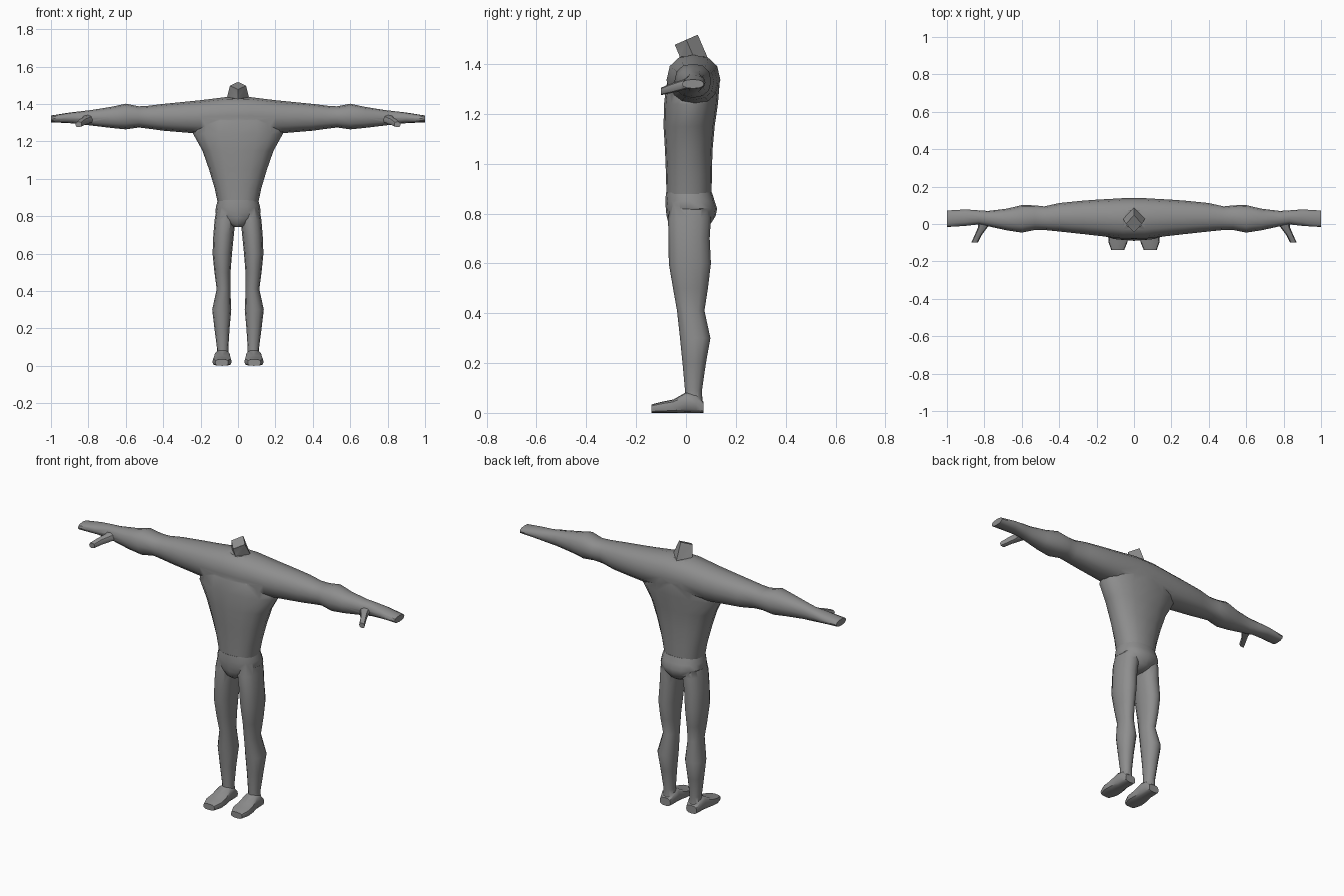
import bpy, bmesh, math

grey = bpy.data.materials.new("body grey")
grey.diffuse_color = (0.27, 0.27, 0.27, 1)


def loft(name, rings, axis, n=12, power=2.0, flip=1):
    """Skin rings (t, a0, a1, b0, b1) placed along an axis; flip=-1 mirrors x."""
    bm = bmesh.new()
    loops = []
    for t, a0, a1, b0, b1 in rings:
        loop = []
        for i in range(n):
            ang = 2 * math.pi * i / n
            c, s = math.cos(ang), math.sin(ang)
            c = math.copysign(abs(c) ** (2 / power), c) if abs(c) > 1e-6 else 0
            s = math.copysign(abs(s) ** (2 / power), s) if abs(s) > 1e-6 else 0
            a = (a0 + a1) / 2 + c * (a1 - a0) / 2
            b = (b0 + b1) / 2 + s * (b1 - b0) / 2
            x, y, z = {"x": (t, a, b), "y": (a, t, b), "z": (a, b, t)}[axis]
            loop.append(bm.verts.new((x * flip, y, z)))
        loops.append(loop)
    for lo, hi in zip(loops, loops[1:]):
        for i in range(n):
            j = (i + 1) % n
            bm.faces.new((lo[i], lo[j], hi[j], hi[i]))
    bm.faces.new(loops[0])
    bm.faces.new(loops[-1])
    bmesh.ops.recalc_face_normals(bm, faces=bm.faces)
    mesh = bpy.data.meshes.new(name)
    bm.to_mesh(mesh)
    bm.free()
    mesh.materials.append(grey)
    obj = bpy.data.objects.new(name, mesh)
    bpy.context.collection.objects.link(obj)
    return obj


def weld(base, others):
    """Union the other parts into the base part."""
    for other in others:
        mod = base.modifiers.new("union", "BOOLEAN")
        mod.operation, mod.solver, mod.object = "UNION", "EXACT", other
        bpy.context.view_layer.objects.active = base
        bpy.ops.object.modifier_apply(modifier=mod.name)
        bpy.data.objects.remove(other)


# Torso: z, x range, y range
torso = loft("torso_and_arms", [(z, -w, w, y0, y1) for z, w, y0, y1 in [
    (0.86, 0.106, -0.078, 0.102), (0.95, 0.125, -0.080, 0.104),
    (1.05, 0.155, -0.084, 0.106), (1.15, 0.190, -0.090, 0.115),
    (1.24, 0.240, -0.088, 0.128), (1.31, 0.230, -0.080, 0.134),
    (1.38, 0.130, -0.058, 0.126), (1.43, 0.060, -0.020, 0.075)]],
    "z", 16, 2.3)

# Arms and hands, one span from fingertip to fingertip: x, y range, z range
half_arm = [
    (0.06, -0.078, 0.138, 1.235, 1.437), (0.20, -0.062, 0.130, 1.240, 1.420),
    (0.27, -0.054, 0.125, 1.246, 1.413), (0.40, -0.040, 0.112, 1.257, 1.400),
    (0.48, -0.032, 0.094, 1.268, 1.390), (0.53, -0.032, 0.100, 1.274, 1.387),
    (0.60, -0.046, 0.101, 1.264, 1.401), (0.68, -0.034, 0.082, 1.272, 1.384),
    (0.78, -0.012, 0.070, 1.284, 1.368), (0.83, -0.002, 0.073, 1.290, 1.362),
    (0.90, -0.010, 0.078, 1.297, 1.354), (1.00, -0.016, 0.072, 1.302, 1.338)]
arms = loft("arms", [(-r[0], *r[1:]) for r in reversed(half_arm)] + half_arm,
            "x", 12, 2.3)

# Neck stump with a slanted cut, low at the front
neck = loft("neck", [(1.38, -0.07, 0.07, -0.035, 0.10),
                     (1.43, -0.06, 0.06, -0.025, 0.085),
                     (1.50, -0.043, 0.043, -0.045, 0.047)], "z", 4)
for v in neck.data.vertices:
    if v.co.z > 1.49:
        v.co.z = 1.497 + 0.44 * v.co.y

thumbs = [loft("thumb", [(0.025, 0.745, 0.83, 1.305, 1.350),
                         (-0.020, 0.785, 0.835, 1.293, 1.335),
                         (-0.060, 0.815, 0.852, 1.283, 1.322),
                         (-0.100, 0.835, 0.870, 1.275, 1.305)],
               "y", 8, 2.4, s) for s in (1, -1)]
weld(torso, [arms, neck] + thumbs)

# Pelvis: narrows to the crotch
pelvis = loft("pelvis_and_legs", [(z, -w, w, y0, y1) for z, w, y0, y1 in [
    (0.885, 0.108, -0.080, 0.104), (0.85, 0.118, -0.083, 0.115),
    (0.82, 0.121, -0.081, 0.125), (0.79, 0.100, -0.078, 0.119),
    (0.76, 0.060, -0.070, 0.100), (0.742, 0.028, -0.050, 0.070)]],
    "z", 16, 2.3)

# Legs (z, x range, y range) and feet (y, x range, z range)
limbs = []
for s in (1, -1):
    limbs.append(loft("leg", [
        (0.85, 0.014, 0.113, -0.060, 0.090), (0.78, 0.014, 0.125, -0.072, 0.100),
        (0.70, 0.022, 0.132, -0.070, 0.095), (0.60, 0.032, 0.136, -0.069, 0.100),
        (0.50, 0.040, 0.126, -0.052, 0.088), (0.41, 0.041, 0.114, -0.036, 0.074),
        (0.30, 0.036, 0.138, -0.024, 0.098), (0.20, 0.045, 0.126, -0.014, 0.080),
        (0.09, 0.052, 0.112, -0.004, 0.064), (0.03, 0.048, 0.116, -0.004, 0.067)],
        "z", 12, 2.2, s))
    limbs.append(loft("foot", [
        (0.070, 0.050, 0.116, 0.0, 0.045), (0.040, 0.042, 0.124, 0.0, 0.075),
        (0.000, 0.042, 0.126, 0.0, 0.083), (-0.050, 0.036, 0.134, 0.0, 0.054),
        (-0.095, 0.034, 0.137, 0.0, 0.045), (-0.138, 0.052, 0.122, 0.0, 0.034)],
        "y", 12, 3.2, s))
weld(pelvis, limbs)

# Smooth skin with creases kept at sharp edges
for obj in (torso, pelvis):
    obj.data.shade_smooth()
    obj.data.set_sharp_from_angle(angle=math.radians(40))
